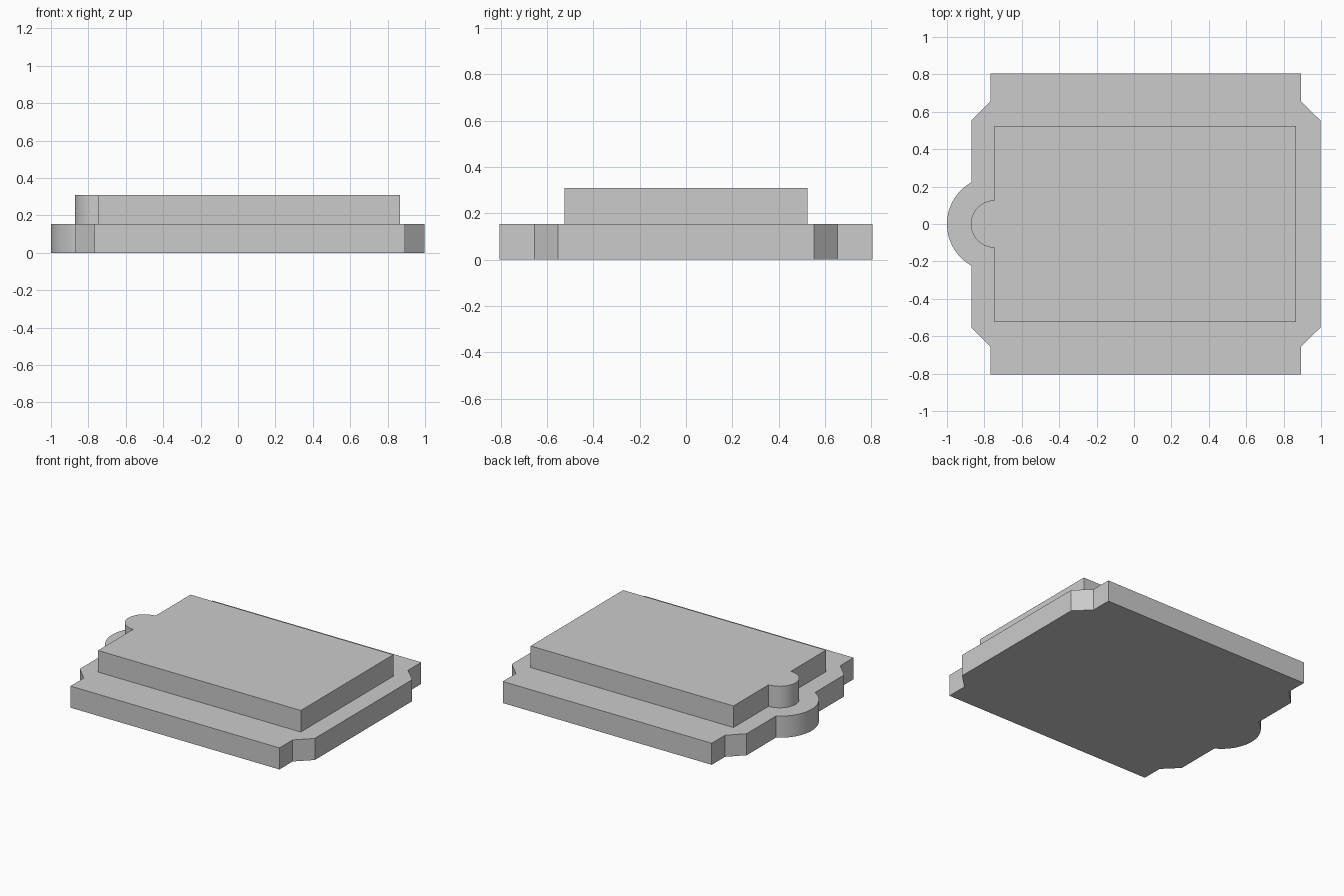
import bpy
import bmesh
import math

cube = bpy.data.objects.get("Cube")
if cube:
    bpy.data.objects.remove(cube, do_unlink=True)

grey = bpy.data.materials.new("plain_grey")
grey.use_nodes = True
colour = (0.6, 0.6, 0.6, 1)
grey.diffuse_color = colour
grey.node_tree.nodes["Principled BSDF"].inputs["Base Color"].default_value = colour

TIER = 0.155        # height of each tier
TAB_X = -0.745      # shared centre of the rounded tabs


def tab_arc(radius, edge_x, steps=24):
    """Upper half of a round tab, from its tip to the straight edge."""
    end = math.acos((TAB_X - edge_x) / radius)
    return [(TAB_X - radius * math.cos(end * i / steps),
             radius * math.sin(end * i / steps)) for i in range(steps + 1)]


def tier(name, half, z):
    """Mirror a half outline across y = 0 and extrude it upwards."""
    outline = half + [(x, -y) for x, y in reversed(half) if y > 1e-6]
    bm = bmesh.new()
    face = bm.faces.new([bm.verts.new((x, y, z)) for x, y in outline])
    top = bmesh.ops.extrude_face_region(bm, geom=[face])["geom"]
    bmesh.ops.translate(bm, vec=(0, 0, TIER),
                        verts=[v for v in top if isinstance(v, bmesh.types.BMVert)])
    bmesh.ops.recalc_face_normals(bm, faces=bm.faces)
    mesh = bpy.data.meshes.new(name)
    bm.to_mesh(mesh)
    bm.free()
    mesh.materials.append(grey)
    obj = bpy.data.objects.new(name, mesh)
    bpy.context.collection.objects.link(obj)
    bpy.ops.object.select_all(action="DESELECT")
    obj.select_set(True)
    bpy.context.view_layer.objects.active = obj
    bpy.ops.object.shade_smooth_by_angle(angle=math.radians(25))


# Lower tier with chamfered, notched corners and a round tab
tier("base_plate", tab_arc(0.255, -0.87) + [
    (-0.87, 0.553), (-0.768, 0.655), (-0.768, 0.805),
    (0.893, 0.805), (0.893, 0.655), (0.998, 0.553)], 0)

# Upper rectangular tier with a smaller round tab
tier("upper_platform", tab_arc(0.127, TAB_X) + [
    (TAB_X, 0.525), (0.867, 0.525)], TIER)
